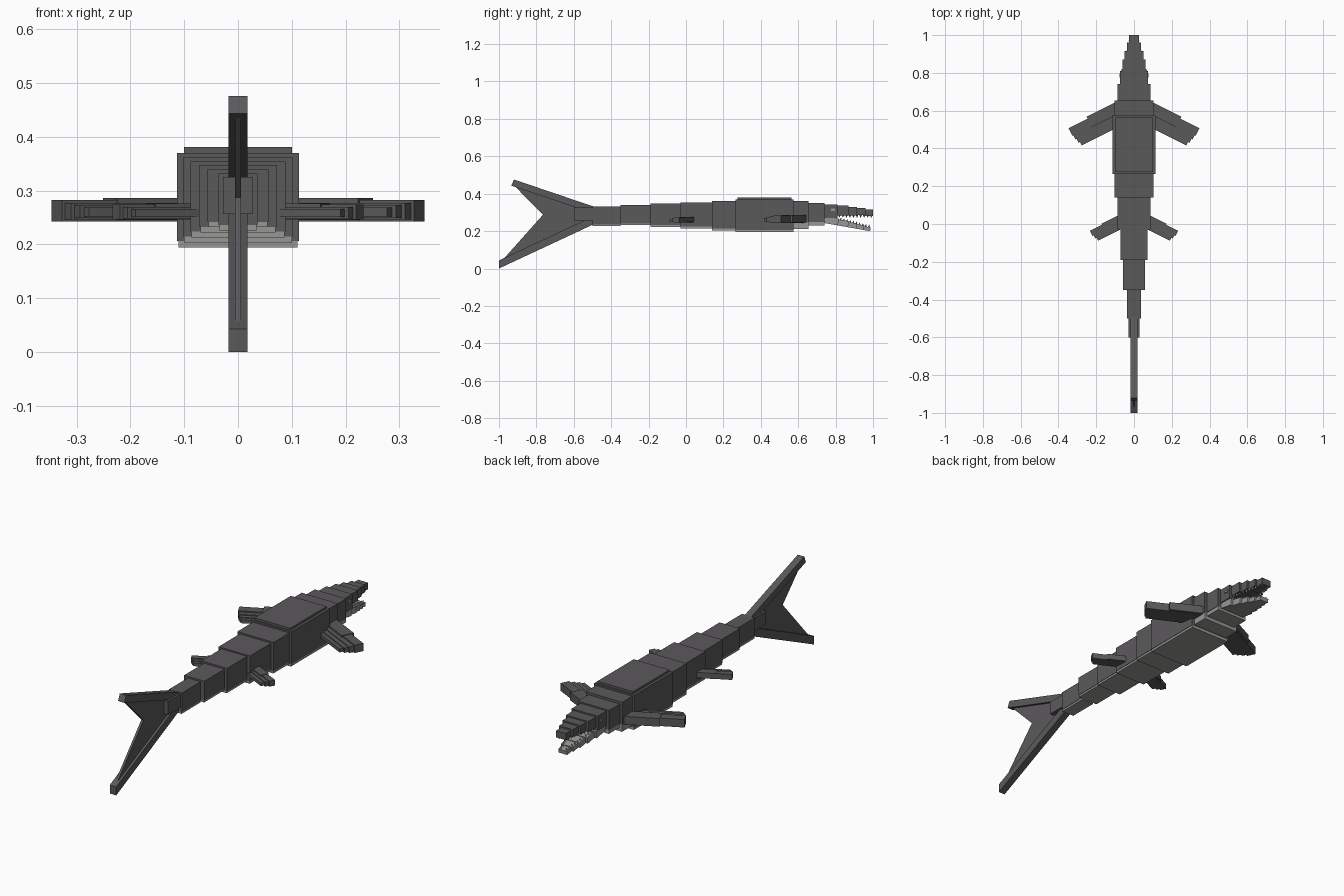
import bpy, bmesh, math
from mathutils import Matrix, Vector

cube = bpy.data.objects.get("Cube")
if cube:
    bpy.data.objects.remove(cube, do_unlink=True)


def material(name, rgb):
    m = bpy.data.materials.new(name)
    m.use_nodes = True
    m.diffuse_color = (*rgb, 1)
    m.node_tree.nodes["Principled BSDF"].inputs["Base Color"].default_value = (*rgb, 1)
    return m


DARK = material("dark grey skin", (0.105, 0.1, 0.105))
PALE = material("pale grey belly", (0.31, 0.315, 0.3))
TOOTH = material("tooth grey", (0.42, 0.42, 0.39))


def finish(name, bm, mat):
    bmesh.ops.recalc_face_normals(bm, faces=bm.faces)
    mesh = bpy.data.meshes.new(name)
    bm.to_mesh(mesh)
    bm.free()
    mesh.materials.append(mat)
    obj = bpy.data.objects.new(name, mesh)
    bpy.context.collection.objects.link(obj)
    return obj


def add_box(bm, x, y, z, xf=Matrix()):
    """Box spanning the (low, high) pairs, then moved by xf."""
    size = [b - a for a, b in (x, y, z)]
    mid = [(a + b) / 2 for a, b in (x, y, z)]
    bmesh.ops.create_cube(bm, size=1, matrix=xf @ Matrix.Translation(mid) @ Matrix.Diagonal((*size, 1)))


def box(name, mat, x, y, z, xf=Matrix()):
    bm = bmesh.new()
    add_box(bm, x, y, z, xf)
    return finish(name, bm, mat)


def slab(name, mat, points, half):
    """Side outline in (y, z), extruded across x."""
    bm = bmesh.new()
    face = bm.faces.new([bm.verts.new((-half, y, z)) for y, z in points])
    new = bmesh.ops.extrude_face_region(bm, geom=[face])["geom"]
    bmesh.ops.translate(bm, vec=(2 * half, 0, 0), verts=[v for v in new if isinstance(v, bmesh.types.BMVert)])
    return finish(name, bm, mat)


# Body blocks, each with a pale belly plate: y0, y1, half width, bottom, top, plate height
segments = [
    ("tail_root", -0.50, -0.35, 0.036, 0.226, 0.332, 0.010),
    ("rear_tail", -0.35, -0.19, 0.057, 0.232, 0.340, 0.010),
    ("front_tail", -0.19, -0.02, 0.072, 0.222, 0.348, 0.010),
    ("hips", -0.03, 0.14, 0.088, 0.213, 0.354, 0.011),
    ("waist", 0.14, 0.27, 0.102, 0.204, 0.362, 0.011),
    ("chest", 0.265, 0.575, 0.113, 0.194, 0.370, 0.012),
    ("neck", 0.57, 0.655, 0.102, 0.212, 0.362, 0.036),
    ("head_back", 0.65, 0.74, 0.088, 0.230, 0.350, 0.020),
]
for name, y0, y1, w, low, top, plate in segments:
    box(name, DARK, (-w, w), (y0, y1), (low + plate, top))
    box(name + "_belly", PALE, (-w + 0.002, w - 0.002), (y0, y1), (low, low + plate))
box("back_plate", DARK, (-0.1, 0.1), (0.275, 0.565), (0.37, 0.381))
box("tail_tip", DARK, (-0.028, 0.028), (-0.6, -0.49), (0.257, 0.325))

# Upper snout steps
for i, (y0, y1, w, low, top) in enumerate([
        (0.74, 0.81, 0.073, 0.270, 0.343), (0.81, 0.87, 0.062, 0.283, 0.336),
        (0.87, 0.915, 0.050, 0.284, 0.330), (0.915, 0.96, 0.038, 0.285, 0.323),
        (0.96, 1.0, 0.027, 0.282, 0.316)]):
    box(f"snout_{i + 1}", DARK, (-w, w), (y0, y1), (low, top))

# Lower jaw steps, hinged open
hinge = Matrix.Translation((0, 0.73, 0.257)) @ Matrix.Rotation(math.radians(-10), 4, "X")
for i, (y0, y1, w, h) in enumerate([
        (0, 0.085, 0.068, 0.026), (0.085, 0.14, 0.056, 0.022), (0.14, 0.185, 0.045, 0.018),
        (0.185, 0.225, 0.034, 0.014), (0.225, 0.26, 0.024, 0.010)]):
    box(f"lower_jaw_{i + 1}", PALE, (-w, w), (y0, y1), (-0.012, h - 0.002), hinge)


# Pointed teeth along both jaws
def teeth(name, count, y0, y1, w0, w1, z0, z1, length, xf=Matrix()):
    bm = bmesh.new()
    for i in range(count):
        t = i / (count - 1)
        for side in (-1, 1):
            at = Vector((side * (w0 + t * (w1 - w0)), y0 + t * (y1 - y0), z0 + t * (z1 - z0)))
            spin = Matrix.Rotation(math.pi if length < 0 else 0, 4, "X")
            bmesh.ops.create_cone(bm, cap_ends=True, segments=4, radius1=0.007, radius2=0,
                                  depth=abs(length), matrix=xf @ Matrix.Translation(at) @ spin)
    return finish(name, bm, TOOTH)


teeth("upper_teeth", 10, 0.82, 0.99, 0.056, 0.018, 0.278, 0.278, -0.016)
teeth("lower_teeth", 10, 0.095, 0.25, 0.05, 0.016, 0.025, 0.013, 0.016, hinge)

# Eyes
for side, label in ((-1, "right"), (1, "left")):
    x = side * 0.0745
    box(label + "_eye", PALE, (x - 0.003, x + 0.003), (0.775, 0.797), (0.308, 0.32))


# Paddles: boxes along a swept-back axis; mirrored onto the other side
def paddle(name, root, sweep, parts):
    xf = Matrix.Translation(root) @ Matrix.Rotation(math.radians(sweep), 4, "Z")
    bm = bmesh.new()
    for part in parts:
        add_box(bm, *part, xf)
    finish("left_" + name, bm.copy(), DARK)
    bmesh.ops.scale(bm, vec=(-1, 1, 1), verts=bm.verts)
    finish("right_" + name, bm, DARK)


paddle("front_paddle", (0.08, 0.64, 0.263), -26.5, [
    ((0, 0.298), (-0.045, 0), (-0.02, 0.02)),
    ((0, 0.185), (-0.05, 0.012), (-0.018, 0.023)),
    ((0, 0.292), (-0.07, -0.045), (-0.017, 0.014)),
    ((0, 0.285), (-0.092, -0.07), (-0.014, 0.01)),
    ((0, 0.276), (-0.112, -0.092), (-0.011, 0.006))])
paddle("rear_paddle", (0.07, 0.045, 0.26), -26.5, [
    ((0, 0.182), (-0.03, 0), (-0.014, 0.014)),
    ((0, 0.11), (-0.035, 0.006), (-0.012, 0.016)),
    ((0, 0.175), (-0.048, -0.03), (-0.012, 0.01)),
    ((0, 0.167), (-0.066, -0.048), (-0.009, 0.006))])

# Forked tail fin: two thick spars with a thin web between them
slab("upper_tail_spar", DARK, [(-0.92, 0.476), (-0.49, 0.33), (-0.50, 0.296), (-0.934, 0.443)], 0.018)
slab("lower_tail_spar", DARK, [(-1, 0), (-0.49, 0.238), (-0.505, 0.275), (-1, 0.043)], 0.018)
slab("upper_tail_web", DARK, [(-0.925, 0.45), (-0.5, 0.31), (-0.5, 0.28), (-0.765, 0.287)], 0.006)
slab("lower_tail_web", DARK, [(-0.765, 0.287), (-0.5, 0.29), (-0.5, 0.26), (-0.99, 0.035)], 0.006)
